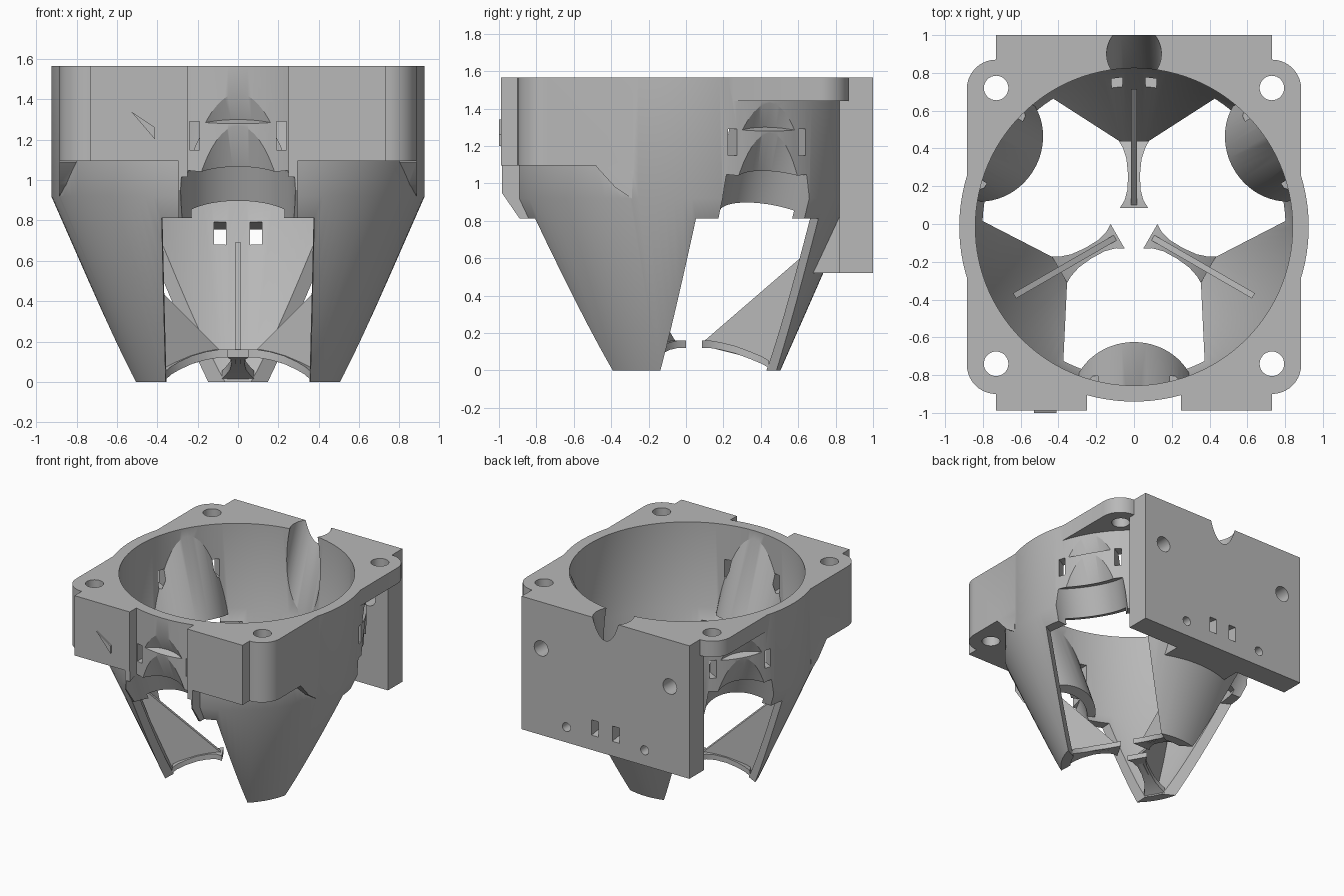
import bpy, bmesh
from math import sin, cos, pi, atan, radians
from mathutils import Matrix, Vector

if "Cube" in bpy.data.objects:
    bpy.data.objects.remove(bpy.data.objects["Cube"])

grey = bpy.data.materials.new("plain grey")
grey.use_nodes = True
grey.diffuse_color = (0.48, 0.48, 0.48, 1)
grey.node_tree.nodes["Principled BSDF"].inputs["Base Color"].default_value = (0.48, 0.48, 0.48, 1)

TOP = 1.565
CENTRE = Matrix.Translation((0, -0.015, 0))
TILT = atan(0.4)
WINDOWS = [radians(a) for a in (-90, 30, 150)]
LEGS = [radians(a) for a in (90, 210, 330)]


def turned(angle):
    """Frame whose +x points outward at the angle."""
    return CENTRE @ Matrix.Rotation(angle, 4, "Z")


def make(name, bm, matrix=Matrix()):
    bmesh.ops.transform(bm, matrix=matrix, verts=bm.verts)
    bmesh.ops.recalc_face_normals(bm, faces=bm.faces)
    mesh = bpy.data.meshes.new(name)
    bm.to_mesh(mesh)
    bm.free()
    obj = bpy.data.objects.new(name, mesh)
    bpy.context.scene.collection.objects.link(obj)
    return obj


def box(name, x, y, z, matrix=Matrix()):
    bm = bmesh.new()
    bmesh.ops.create_cube(bm, size=1)
    for v in bm.verts:
        v.co = [(a + b) / 2 + c * (b - a) for (a, b), c in zip((x, y, z), v.co)]
    return make(name, bm, matrix)


def prism(name, points, move, matrix=Matrix()):
    """Extrude a flat outline along a vector."""
    bm = bmesh.new()
    face = bm.faces.new([bm.verts.new(p) for p in points])
    new = bmesh.ops.extrude_face_region(bm, geom=[face])["geom"]
    bmesh.ops.translate(bm, vec=move, verts=[g for g in new if isinstance(g, bmesh.types.BMVert)])
    return make(name, bm, matrix)


def lathe(name, profile, steps=120):
    bm = bmesh.new()
    rings = [[bm.verts.new((r * cos(2 * pi * i / steps), r * sin(2 * pi * i / steps), z))
              for i in range(steps)] for r, z in profile]
    for a, b in zip(rings, rings[1:]):
        for i in range(steps):
            j = (i + 1) % steps
            bm.faces.new((a[i], a[j], b[j], b[i]))
    bm.faces.new(rings[0])
    bm.faces.new(rings[-1])
    return make(name, bm, CENTRE)


def rod(name, start, end, radius, matrix=Matrix(), steps=64):
    start, end = Vector(start), Vector(end)
    axis = end - start
    bm = bmesh.new()
    bmesh.ops.create_cone(bm, cap_ends=True, segments=steps, radius1=radius, radius2=radius, depth=axis.length)
    place = Matrix.Translation((start + end) / 2) @ axis.to_track_quat("Z", "Y").to_matrix().to_4x4()
    return make(name, bm, matrix @ place)


def tilted(name, angle, r, z, length, radius):
    """Leaning cylinder whose innermost line starts at (r, z)."""
    base = Vector((r + radius * cos(TILT), 0, z - radius * sin(TILT)))
    return rod(name, base, base + length * Vector((sin(TILT), 0, cos(TILT))), radius, turned(angle))


def volume(mesh):
    bm = bmesh.new()
    bm.from_mesh(mesh)
    result = bm.calc_volume(signed=True)
    bm.free()
    return result


def combine(obj, other, operation):
    """Boolean that tries a second solver if the volume changes the wrong way."""
    mod = obj.modifiers.new("combine", "BOOLEAN")
    mod.operation, mod.object = operation, other
    before, sign = volume(obj.data), (1 if operation == "UNION" else -1)
    for solver in ("MANIFOLD", "EXACT"):
        mod.solver = solver
        graph = bpy.context.evaluated_depsgraph_get()
        mesh = bpy.data.meshes.new_from_object(obj.evaluated_get(graph))
        after = volume(mesh)
        if after > 0 and sign * (after - before) > 1e-7:
            break
    obj.modifiers.clear()
    obj.data = mesh
    bpy.data.objects.remove(other)


def outer_shell(name, inset=0.0):
    return lathe(name, [(0.52 - inset, 0), (0.925 - inset, 0.92), (0.925 - inset, TOP - inset)])


def flange(name, y0, y1, z0):
    """Half flange with two rounded corners at y1."""
    x, r, s = 0.885, 0.155, (1 if y1 > y0 else -1)
    arc = [(x - r + r * cos(a), y1 + s * (r * sin(a) - r)) for a in [i * pi / 20 for i in range(11)]]
    half = [(x, y0)] + arc
    outline = half + [(-px, py) for px, py in reversed(half)]
    return prism(name, [(px, py, z0) for px, py in outline], (0, 0, TOP - z0))


# Funnel shell with flanges, front bosses and back mounting plate
body = outer_shell("funnel_body")
adds = [flange("rear_flange", 0, 0.87, 1.44), flange("front_flange", -0.27, -0.9, 1.095),
        box("back_plate", (-0.73, 0.73), (0.82, 1), (0.52, TOP)),
        box("plate_root", (-0.28, 0.28), (0.68, 0.85), (0.52, 1))]
lip = [(-0.985, 1.12), (-0.985, 0.95), (-0.875, 0.79), (-0.8, 0.815), (-0.8, 1.12)]
web = [(-0.48, 1.12), (-0.48, 1.09), (-0.38, 0.98), (-0.29, 0.92), (-0.28, 1.12)]
for s in (-1, 1):
    adds.append(box("front_boss", sorted((s * 0.25, s * 0.73)), (-0.988, -0.7), (1.095, TOP)))
    adds.append(prism("front_lip", [(s * 0.25, y, z) for y, z in lip], (s * 0.045, 0, 0)))
    adds.append(prism("flange_web", [(s * 0.72, y, z) for y, z in web], (s * 0.165, 0, 0)))
for part in adds:
    combine(body, part, "UNION")

# Hollow interior and three leg windows, slightly flared outward
combine(body, lathe("bore", [(0.407, -0.1), (0.45, 0), (0.84, 0.9), (0.84, 1.7)]), "DIFFERENCE")
flare = [(0.1, -0.345), (0.94, -0.385), (0.94, 0.385), (0.1, 0.345)]
for a in WINDOWS:
    combine(body, prism("window", [(x, y, -0.2) for x, y in flare], (0, 0, 1.013), turned(a)), "DIFFERENCE")

# Leaning sleeves that bulge into the interior
for a in WINDOWS:
    sleeve = tilted("sleeve", a, 0.61, 0.925, 0.68, 0.33)
    combine(sleeve, outer_shell("sleeve_limit", 0.006), "INTERSECT")
    combine(body, sleeve, "UNION")

# Sleeve sockets, strap ledges and strap slots
for a in WINDOWS:
    cuts = [tilted("socket", a, 0.62, 0.75, 0.377, 0.287),
            tilted("recess", a, 0.837, 1.05, 0.26, 0.275),
            tilted("strap_recess", a, 0.873, 1.3, 0.15, 0.34)]
    for s in (-1, 1):
        cuts.append(box("strap_slot", (0.79, 1.02), sorted((s * 0.19, s * 0.24)), (1.15, 1.29), turned(a)))
    for cut in cuts:
        combine(body, cut, "DIFFERENCE")

# Screw holes, plate holes and the leaning cable notch
holes = [rod("cable_notch", (0, 0.645, 0.85), (0, 0.95, 1.7), 0.145)]
channel = [(0.6, 0.7), (1.1, 0.62), (1.1, 0.74), (0.6, 0.82)]
for s in (-1, 1):
    for y in (0.72, -0.74):
        holes.append(rod("corner_hole", (s * 0.73, y, 1), (s * 0.73, y, 1.7), 0.065, steps=32))
    holes.append(rod("plate_hole", (s * 0.56, 0.8, 1.2), (s * 0.56, 1.1, 1.2), 0.06, steps=32))
    holes.append(rod("pin_hole", (s * 0.34, 0.78, 0.64), (s * 0.34, 1.1, 0.64), 0.035, steps=24))
    holes.append(prism("square_hole", [(s * 0.06, y, z) for y, z in channel], (s * 0.06, 0, 0)))
for hole in holes:
    combine(body, hole, "DIFFERENCE")
parts = [body]

# Thin fin and waisted foot on the inside of each leg
fin = [(0.11, 0.13), (0.11, 0.155), (0.73, 0.69), (0.48, 0.02), (0.43, 0.05)]
foot = [(0.1, 0.075, 0.14), (0.14, 0.05, 0.14), (0.2, 0.034, 0.13), (0.28, 0.032, 0.11),
        (0.36, 0.04, 0.08), (0.42, 0.06, 0.055), (0.455, 0.08, 0.035)]
for n, a in enumerate(LEGS, 1):
    parts.append(prism(f"leg_fin_{n}", [(r, -0.016, z) for r, z in fin], (0, 0.032, 0), turned(a)))
    bm = bmesh.new()
    rows = [[bm.verts.new((r, s * w, z + h)) for s, h in ((-1, -0.02), (1, -0.02), (1, 0.02), (-1, 0.02))]
            for r, w, z in foot]
    for p, q in zip(rows, rows[1:]):
        for i in range(4):
            j = (i + 1) % 4
            bm.faces.new((p[i], p[j], q[j], q[i]))
    bm.faces.new(rows[0])
    bm.faces.new(rows[-1])
    parts.append(make(f"leg_foot_{n}", bm, turned(a)))

# Small raised wedge on the front boss
parts.append(prism("front_wedge", [(-0.53, -0.98, 1.34), (-0.41, -0.98, 1.26), (-0.41, -0.98, 1.2)], (0, -0.02, 0)))

bpy.ops.object.select_all(action="DESELECT")
for obj in parts:
    obj.data.materials.clear()
    obj.data.materials.append(grey)
    obj.select_set(True)
bpy.context.view_layer.objects.active = body
bpy.ops.object.shade_smooth_by_angle(angle=radians(25))
